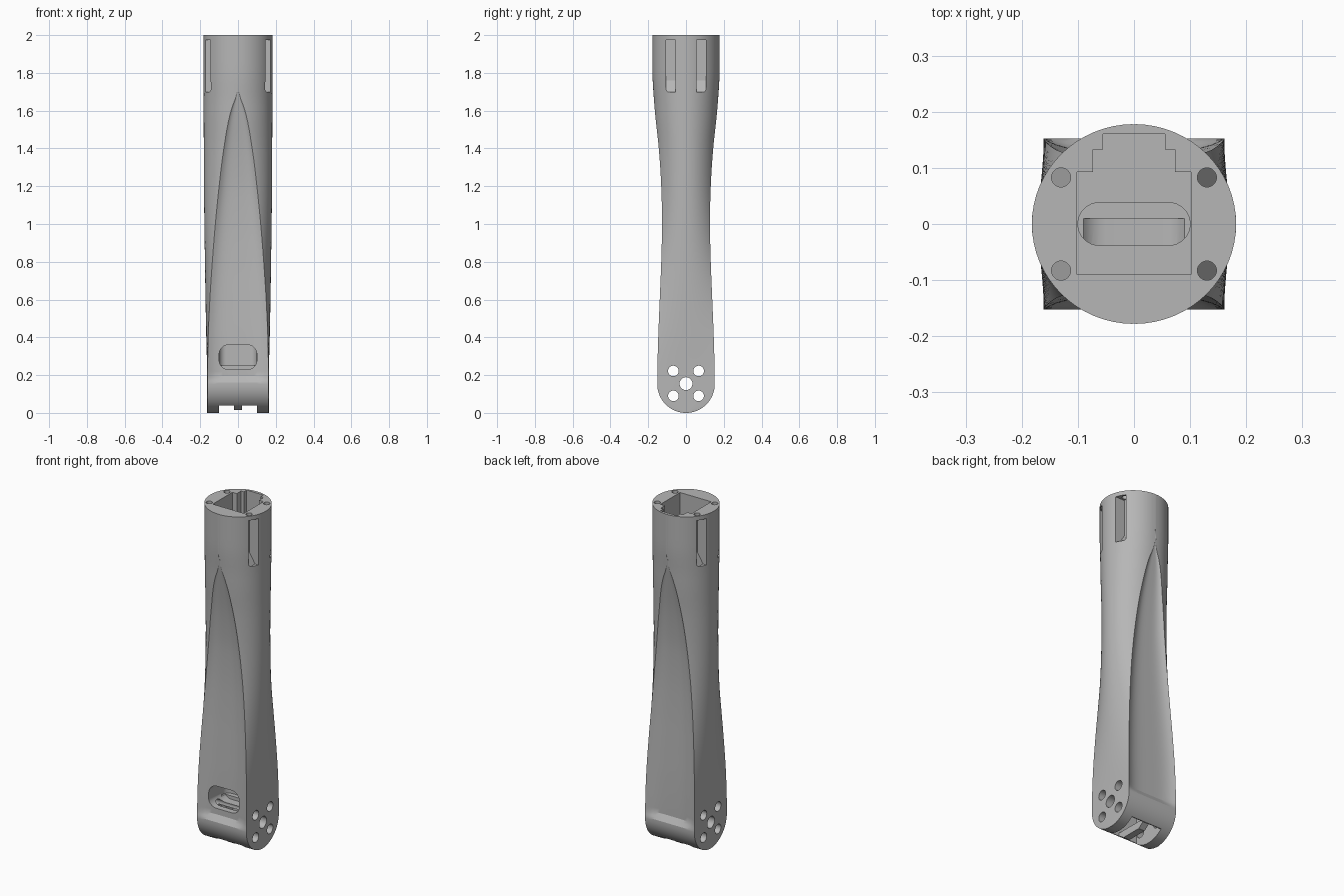
import bpy
import bmesh
from math import sin, cos, acos, pi, radians

cube = bpy.data.objects.get("Cube")
if cube:
    bpy.data.objects.remove(cube, do_unlink=True)

grey = bpy.data.materials.new("plain grey")
grey.use_nodes = True
tone = (0.47, 0.47, 0.47, 1)
grey.diffuse_color = tone
grey.node_tree.nodes["Principled BSDF"].inputs["Base Color"].default_value = tone


def make_object(name, bm):
    bmesh.ops.remove_doubles(bm, verts=bm.verts, dist=0.00005)
    bmesh.ops.recalc_face_normals(bm, faces=bm.faces)
    mesh = bpy.data.meshes.new(name)
    bm.to_mesh(mesh)
    bm.free()
    mesh.materials.append(grey)
    obj = bpy.data.objects.new(name, mesh)
    bpy.context.collection.objects.link(obj)
    return obj


def bridge(bm, rings):
    for low, high in zip(rings, rings[1:]):
        n = len(low)
        for i in range(n):
            j = (i + 1) % n
            bm.faces.new((low[i], low[j], high[j], high[i]))
    bm.faces.new(rings[0][::-1])
    bm.faces.new(rings[-1])


def prism(name, outline, axis, start, end):
    """Extrude a flat outline along the x, y or z axis."""
    place = {"x": lambda a, b, c: (c, a, b),
             "y": lambda a, b, c: (a, c, b),
             "z": lambda a, b, c: (a, b, c)}[axis]
    bm = bmesh.new()
    bridge(bm, [[bm.verts.new(place(a, b, c)) for a, b in outline]
                for c in (start, end)])
    return make_object(name, bm)


def rounded(u, v, half_u, half_v, r, steps=8):
    """Rounded rectangle; a circle when both halves equal r."""
    points = []
    for k, (su, sv) in enumerate([(1, 1), (-1, 1), (-1, -1), (1, -1)]):
        for s in range(steps + 1):
            a = (k + s / steps) * pi / 2
            p = (u + su * (half_u - r) + r * cos(a),
                 v + sv * (half_v - r) + r * sin(a))
            if not points or abs(p[0] - points[-1][0]) + abs(p[1] - points[-1][1]) > 0.0001:
                points.append(p)
    if abs(points[0][0] - points[-1][0]) + abs(points[0][1] - points[-1][1]) < 0.0001:
        points.pop()
    return points


def box(u0, u1, v0, v1):
    return [(u0, v0), (u1, v0), (u1, v1), (u0, v1)]


# Body measures at even heights, from the foot up
WIDTH = [.163, .168, .172, .175, .178, .18, .181, .182, .182]
DEPTH = [.152, .147, .139, .131, .127, .131, .144, .165, .178]
PANEL = [.161, .158, .149, .136, .12, .1, .075, .037, -.037]
FOOT = 0.152


def curve(table, z):
    t = min(max(z / 0.2 - 1, 0), len(table) - 1)
    i = min(int(t), len(table) - 2)
    f = t - i
    p0, p1, p2, p3 = (table[min(max(i + k, 0), len(table) - 1)] for k in (-1, 0, 1, 2))
    return p1 + f / 2 * (p2 - p0 + f * (2 * p0 - 5 * p1 + 4 * p2 - p3
                                       + f * (3 * (p1 - p2) + p3 - p0)))


def section(z, h):
    """Bowed sides with a hollowed panel in front and behind."""
    w = curve(WIDTH, z)
    edge = max(curve(PANEL, z), 0.003)
    phi = acos(edge / w)
    b = h / sin(phi)
    hollow = 0.022 * min(max((z - 0.16) / 0.035, 0), 1) * min(1, edge / 0.1)
    half = []
    for k in range(33):
        a = phi * (k / 16 - 1)
        half.append((w * cos(a), b * sin(a), z))
    for k in range(1, 16):
        u = 1 - k / 8
        half.append((edge * u, h - hollow * (1 - u ** 4), z))
    return half + [(-x, -y, z) for x, y, z in half]


# Main body: round foot, fluted shank, cylindrical head
levels = [(FOOT * (1 - cos(radians(a))), FOOT * sin(radians(a)))
          for a in range(5, 91, 5)]
heights = [0.16, 0.17, 0.18, 0.195] + [0.22 + 0.04 * k for k in range(45)] + [2.0]
levels += [(z, curve(DEPTH, z)) for z in heights]
bm = bmesh.new()
bridge(bm, [[bm.verts.new(p) for p in section(z, h)] for z, h in levels])
body = make_object("leg_body", bm)

# Head socket with stepped key on the back
half_key = [(.102, -.09), (.102, .093), (.073, .093), (.073, .133), (.055, .133), (.055, .16)]
socket = half_key + [(-x, y) for x, y in reversed(half_key)]
cutters = [prism("socket_cutter", socket, "z", 1.7, 2.1)]

# Cable channel leaving through the front window
cutters.append(prism("channel_cutter", rounded(0, 0, .1, .038, .038), "z", .25, 1.75))
cutters.append(prism("window_cutter", rounded(0, .295, .1, .065, .05), "y", -.3, .01))

# Fork pocket in the foot
cutters.append(prism("pocket_cutter", box(-.1, .1, -.098, .098), "z", -.1, .21))
cutters.append(prism("fork_cutter", box(-.1, .1, -.1, .04), "y", -.3, .3))

# Pivot bore and surrounding bolt holes
cutters.append(prism("pivot_cutter", rounded(0, .155, .034, .034, .034), "x", -.3, .3))
for y in (-.067, .067):
    for z in (.09, .222):
        cutters.append(prism("bolt_cutter", rounded(y, z, .028, .028, .028), "x", -.3, .3))

# Screw holes in the rim and their side access slots
for sx in (-1, 1):
    for sy in (-1, 1):
        cutters.append(prism("screw_cutter", rounded(sx * .13, sy * .083, .017, .017, .017),
                             "z", 1.9, 2.1))
        slot = [(sx * x, z) for x, z in
                [(.113, 1.975), (.3, 1.975), (.3, 1.7), (.15, 1.7), (.113, 1.76)]]
        cutters.append(prism("slot_cutter", slot, "y", sy * .055, sy * .107))

for cutter in cutters:
    cutter.hide_render = True
    mod = body.modifiers.new(cutter.name, "BOOLEAN")
    mod.operation = "DIFFERENCE"
    mod.solver = "EXACT"
    mod.object = cutter

# Bake the cuts and drop the cutters
bpy.context.view_layer.update()
graph = bpy.context.evaluated_depsgraph_get()
baked = bpy.data.meshes.new_from_object(body.evaluated_get(graph))
body.modifiers.clear()
body.data = baked
for cutter in cutters:
    bpy.data.objects.remove(cutter, do_unlink=True)
baked.materials.clear()
baked.materials.append(grey)
for face in baked.polygons:
    face.material_index = 0

# Small rib across the foot pocket
rib = [(-.1, .058), (-.1, .043), (-.062, .015), (.062, .015), (.1, .043), (.1, .058)]
prism("foot_rib", rib, "x", -.02, .02)

bpy.ops.object.select_all(action="DESELECT")
body.select_set(True)
bpy.context.view_layer.objects.active = body
bpy.ops.object.shade_smooth_by_angle(angle=radians(25))
